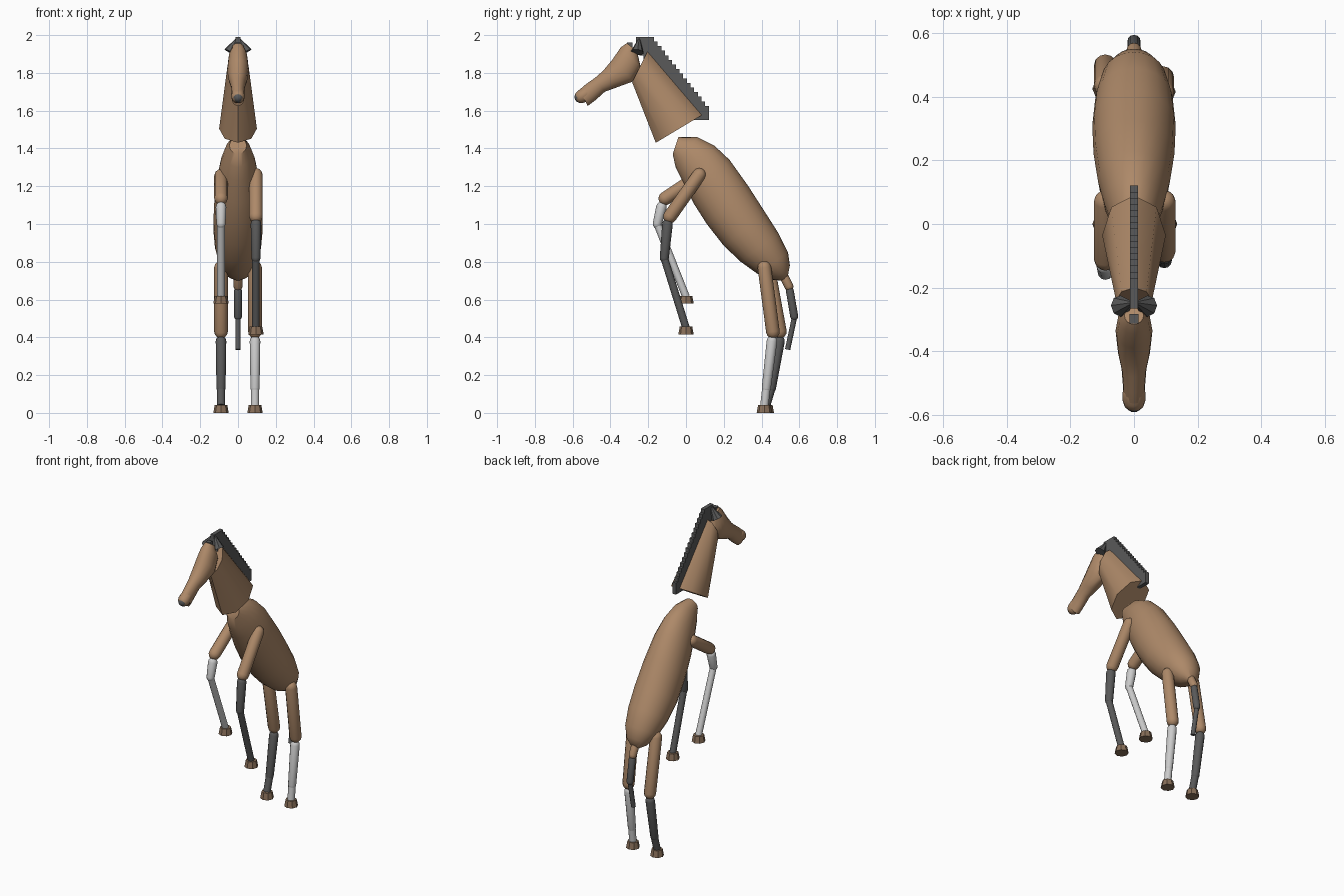
import bpy, bmesh, math
from mathutils import Vector

if "Cube" in bpy.data.objects:
    bpy.data.objects.remove(bpy.data.objects["Cube"])


def material(name, rgb):
    m = bpy.data.materials.new(name)
    m.diffuse_color = (*rgb, 1)
    m.use_nodes = True
    m.node_tree.nodes["Principled BSDF"].inputs["Base Color"].default_value = m.diffuse_color
    return m


BROWN = material("coat", (0.42, 0.25, 0.14))
DARK = material("dark_hair", (0.10, 0.10, 0.10))
WHITE = material("white_sock", (0.72, 0.72, 0.72))
HOOF = material("hoof_brown", (0.25, 0.16, 0.10))


def loft(name, rings, sides, mat, smooth=35):
    """Skin elliptical rings given as (centre, u axis, v axis)."""
    bm = bmesh.new()
    loops = []
    for c, u, v in rings:
        loops.append([bm.verts.new(c + u * math.cos(2 * math.pi * i / sides)
                                   + v * math.sin(2 * math.pi * i / sides))
                      for i in range(sides)])
    for a, b in zip(loops, loops[1:]):
        for i in range(sides):
            j = (i + 1) % sides
            bm.faces.new((a[i], a[j], b[j], b[i]))
    bm.faces.new(loops[0])
    bm.faces.new(loops[-1])
    bmesh.ops.recalc_face_normals(bm, faces=bm.faces)
    mesh = bpy.data.meshes.new(name)
    bm.to_mesh(mesh)
    bm.free()
    mesh.materials.append(mat)
    ob = bpy.data.objects.new(name, mesh)
    bpy.context.collection.objects.link(ob)
    if smooth:
        bpy.ops.object.select_all(action='DESELECT')
        ob.select_set(True)
        bpy.context.view_layer.objects.active = ob
        bpy.ops.object.shade_smooth_by_angle(angle=math.radians(smooth))
    return ob


def side_loft(name, rows, sides, mat, smooth=35):
    """Rows: side-view point y,z, opposite point y,z, half width in x."""
    rings = []
    for y0, z0, y1, z1, w in rows:
        a, b = Vector((0, y0, z0)), Vector((0, y1, z1))
        rings.append(((a + b) / 2, (b - a) / 2, Vector((w, 0, 0))))
    return loft(name, rings, sides, mat, smooth)


def limb(name, p, q, r0, r1, mat, sides=12, rounded=True, smooth=40):
    """Tapered cylinder from p to q, with rounded ends if wanted."""
    p, q = Vector(p), Vector(q)
    d = (q - p).normalized()
    u = d.orthogonal().normalized() if abs(d.x) > 0.5 else (Vector((1, 0, 0)) - d * d.x).normalized()
    v = d.cross(u)
    steps = [(p, r0), (q, r1)]
    if rounded:
        angles = (80, 55, 28, 0)
        steps = [(p - d * r0 * math.sin(math.radians(a)), r0 * math.cos(math.radians(a))) for a in angles]
        steps += [(q + d * r1 * math.sin(math.radians(a)), r1 * math.cos(math.radians(a))) for a in angles[::-1]]
    return loft(name, [(c, u * r, v * r) for c, r in steps], sides, mat, smooth)


# barrel of the body
side_loft("body", [
    (-0.07, 1.37, -0.04, 1.46, 0.045),
    (-0.055, 1.30, 0.06, 1.46, 0.07),
    (-0.02, 1.23, 0.15, 1.415, 0.093),
    (0.04, 1.11, 0.23, 1.34, 0.113),
    (0.11, 1.00, 0.33, 1.20, 0.127),
    (0.20, 0.885, 0.42, 1.06, 0.131),
    (0.29, 0.80, 0.49, 0.95, 0.122),
    (0.38, 0.735, 0.54, 0.85, 0.10),
    (0.46, 0.705, 0.55, 0.78, 0.065),
    (0.51, 0.70, 0.54, 0.73, 0.025)], 20, BROWN)

# neck
side_loft("neck", [
    (-0.16, 1.43, 0.09, 1.58, 0.10),
    (-0.285, 1.75, -0.20, 1.92, 0.056)], 8, BROWN, 50)

# head and nose
side_loft("head", [
    (-0.315, 1.957, -0.26, 1.92, 0.03),
    (-0.345, 1.935, -0.24, 1.83, 0.05),
    (-0.39, 1.87, -0.28, 1.755, 0.058),
    (-0.44, 1.81, -0.37, 1.722, 0.05),
    (-0.48, 1.775, -0.43, 1.70, 0.039),
    (-0.53, 1.74, -0.48, 1.655, 0.035),
    (-0.565, 1.71, -0.52, 1.625, 0.034)], 16, BROWN)
limb("muzzle", (0, -0.53, 1.69), (0, -0.553, 1.675), 0.036, 0.036, BROWN)
limb("nose", (0, -0.557, 1.675), (0, -0.561, 1.672), 0.032, 0.030, DARK)

# ears, narrow at the crown
for side, s in (("left", -1), ("right", 1)):
    limb("ear_" + side, (s * 0.042, -0.258, 1.91), (s * 0.004, -0.247, 1.985),
         0.034, 0.003, DARK, 8, False, 0)


# stepped mane and forelock
def box(name, y, z, w, d, h):
    bpy.ops.mesh.primitive_cube_add(size=1, location=(0, y, z))
    ob = bpy.context.object
    ob.name = name
    ob.scale = (w, d, h)
    ob.data.materials.append(DARK)


N = 16
for i in range(N):
    t = i / (N - 1)
    box("mane_tuft", -0.217 + 0.290 * t, 1.953 - 0.365 * t, 0.025, 0.095, 0.075)
box("forelock", -0.298, 1.94, 0.028, 0.03, 0.04)

# legs: hip, knee, shank end, fetlock as y,z, then hoof centre and thickness
LEGS = [
    ("front_leg_right", 0.095, DARK, (0.07, 1.26), (-0.085, 1.04), (-0.098, 1.0), (-0.115, 0.82), (0.0, 0.45), 0.415, 0.020),
    ("front_leg_left", -0.09, WHITE, (0.07, 1.255), (-0.11, 1.135), (-0.13, 1.09), (-0.152, 1.0), (0.0, 0.615), 0.578, 0.020),
    ("rear_leg_right", 0.09, WHITE, (0.415, 0.77), (0.46, 0.43), (0.455, 0.38), (0.425, 0.13), (0.415, 0.04), 0.0, 0.022),
    ("rear_leg_left", -0.09, DARK, (0.435, 0.77), (0.497, 0.43), (0.495, 0.38), (0.452, 0.13), (0.425, 0.04), 0.0, 0.022)]
for name, x, sock, hip, elbow, top, knee, foot, hz, r in LEGS:
    P = lambda yz: (x, *yz)
    limb(name + "_upper", P(hip), P(elbow), 0.036, 0.036, BROWN)
    limb(name + "_middle", P(top), P(knee), 0.028, 0.024, sock)
    limb(name + "_lower", P(knee), P(foot), r, r, sock, rounded=False)
    limb(name + "_hoof", (x, foot[0], hz), (x, foot[0], hz + 0.042), 0.041, 0.033, HOOF, 8, False, 0)

# tail
limb("tail_base", (0, 0.51, 0.74), (0, 0.545, 0.67), 0.024, 0.024, BROWN)
limb("tail_middle", (0, 0.55, 0.645), (0, 0.573, 0.51), 0.021, 0.021, DARK)
limb("tail_end", (0, 0.575, 0.51), (0, 0.538, 0.335), 0.014, 0.014, DARK, rounded=False)
